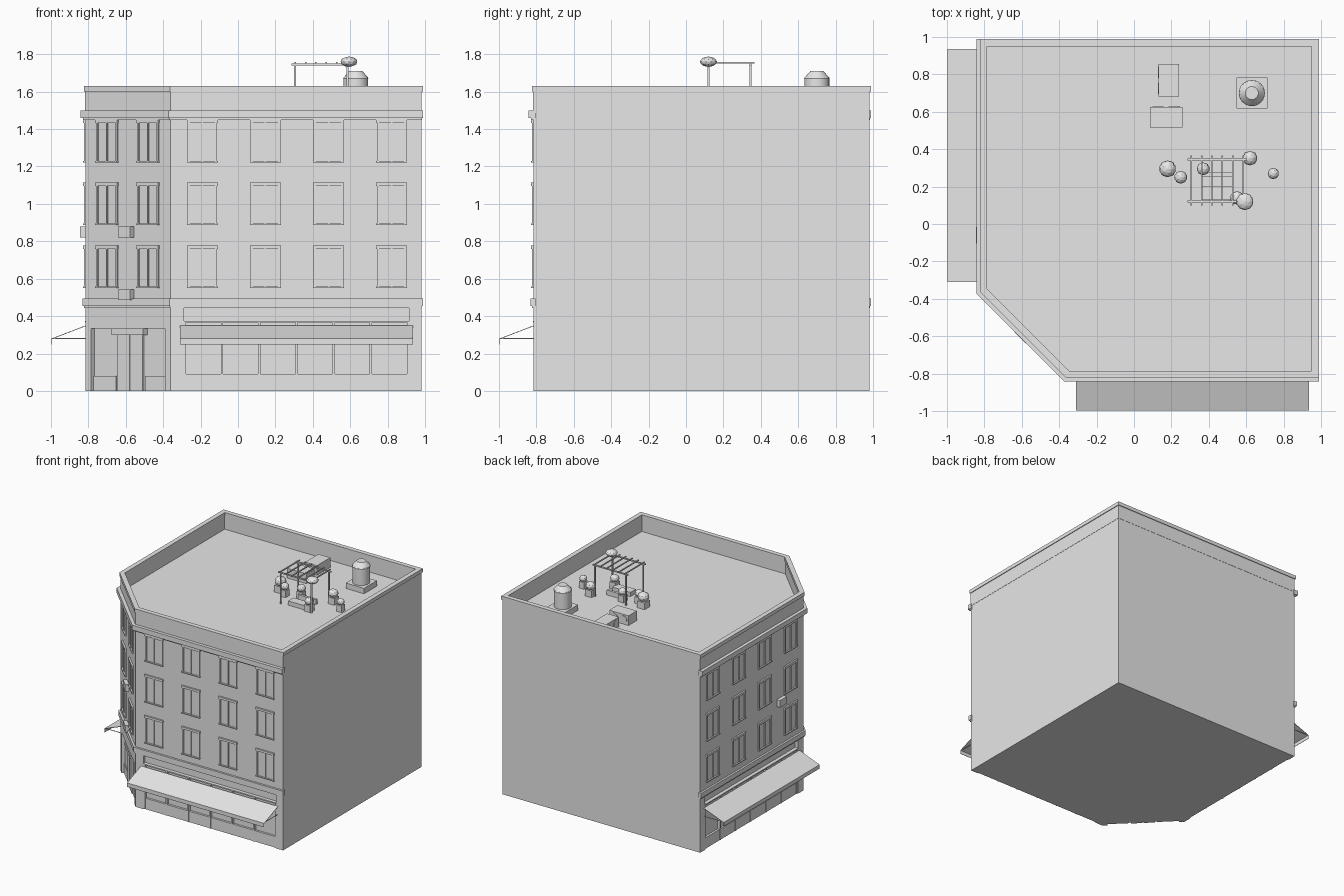
import bpy, bmesh, math
from mathutils import Matrix, Vector

old = bpy.data.objects.get("Cube")
if old:
    bpy.data.objects.remove(old, do_unlink=True)

grey = bpy.data.materials.new("pale_grey")
grey.use_nodes = True
grey.diffuse_color = (0.8, 0.8, 0.8, 1)
grey.node_tree.nodes["Principled BSDF"].inputs["Base Color"].default_value = (0.8, 0.8, 0.8, 1)

WALL, BACK, ROOF = 0.815, 0.98, 1.49
CORNER = 0.36           # where the corner cut meets both street walls
K = math.sqrt(0.5)
MID = (WALL + CORNER) / 2

# Street walls: origin, direction along the wall, outward direction
FRONT = (Vector((0, -WALL, 0)), Vector((1, 0, 0)), Vector((0, -1, 0)))
LEFT = (Vector((-WALL, 0, 0)), Vector((0, 1, 0)), Vector((-1, 0, 0)))
CUT = (Vector((-MID, -MID, 0)), Vector((K, -K, 0)), Vector((-K, -K, 0)))
WORLD = (Vector(), Vector((1, 0, 0)), Vector((0, 1, 0)))


def finish(name, bm):
    bmesh.ops.recalc_face_normals(bm, faces=bm.faces)
    mesh = bpy.data.meshes.new(name)
    bm.to_mesh(mesh)
    bm.free()
    mesh.materials.append(grey)
    ob = bpy.data.objects.new(name, mesh)
    bpy.context.collection.objects.link(ob)
    return ob


def add_box(bm, frame, u, d, z):
    """Box from ranges along the wall, outward and upward."""
    o, along, out = frame
    c = o + along * sum(u) / 2 + out * sum(d) / 2 + Vector((0, 0, sum(z) / 2))
    m = Matrix.Identity(4)
    sides = (along * (u[1] - u[0]), out * (d[1] - d[0]), Vector((0, 0, z[1] - z[0])), c)
    for i, col in enumerate(sides):
        m.col[i][:3] = col
    bmesh.ops.create_cube(bm, size=1, matrix=m)


def boxes(name, frame, specs):
    bm = bmesh.new()
    for s in specs:
        add_box(bm, frame, *s)
    return finish(name, bm)


def prism(name, pts, z0, z1):
    bm = bmesh.new()
    f = bm.faces.new([bm.verts.new((x, y, z0)) for x, y in pts])
    new = bmesh.ops.extrude_face_region(bm, geom=[f])["geom"]
    bmesh.ops.translate(bm, vec=(0, 0, z1 - z0), verts=[v for v in new if isinstance(v, bmesh.types.BMVert)])
    return finish(name, bm)


def street_line(d, end):
    """Line along front, cut corner and left, pushed outward by d."""
    w, c = WALL + d, CORNER + d * (math.sqrt(2) - 1)
    return [(end, -w), (-c, -w), (-w, -c), (-w, end)]


def footprint(d):
    return street_line(d, BACK + d) + [(BACK + d, BACK + d)]


def ring(name, outer, inner, z0, z1):
    bm = bmesh.new()
    loops = [[bm.verts.new((x, y, z)) for x, y in pts]
             for pts, z in ((outer, z0), (outer, z1), (inner, z1), (inner, z0))]
    n = len(outer)
    for k in range(4):
        a, b = loops[k], loops[(k + 1) % 4]
        for i in range(n):
            j = (i + 1) % n
            bm.faces.new((a[i], a[j], b[j], b[i]))
    return finish(name, bm)


def cylinder(name, loc, r, h, axis="Z", r2=None, sides=24):
    bm = bmesh.new()
    bmesh.ops.create_cone(bm, cap_ends=True, segments=sides, radius1=r,
                          radius2=r if r2 is None else r2, depth=h)
    if axis != "Z":
        bm.transform(Matrix.Rotation(math.pi / 2, 4, axis))
    bm.transform(Matrix.Translation(loc))
    return finish(name, bm)


# Main block with shallow ground-floor recesses
body = prism("building_body", footprint(0), 0, ROOF)
RECESS = 0.025
for frame, span, top in ((FRONT, (-0.29, 0.915), 0.445), (LEFT, (-0.29, 0.915), 0.445), (CUT, (-0.28, 0.28), 0.335)):
    cutter = boxes("recess_cutter", frame, [(span, (-RECESS, 0.1), (-0.1, top))])
    cutter.hide_render = True
    mod = body.modifiers.new("recess", "BOOLEAN")
    mod.operation, mod.solver, mod.object = "DIFFERENCE", "EXACT", cutter
    bpy.context.view_layer.objects.active = body
    bpy.ops.object.modifier_apply(modifier=mod.name)
    bpy.data.objects.remove(cutter, do_unlink=True)

# Parapet, cap and the two street ledges
ring("parapet", footprint(0.002), footprint(-0.025), ROOF - 0.005, 1.605)
ring("parapet_cap", footprint(0.008), footprint(-0.03), 1.6, 1.63)
for name, d, z0, z1 in (("upper_cornice", 0.028, 1.46, 1.5), ("lower_ledge", 0.016, 0.455, 0.495)):
    prism(name, street_line(d, 0.99) + street_line(-0.01, 0.99)[::-1], z0, z1)
    prism(name + "_trim", street_line(d * 0.5, 0.985) + street_line(-0.01, 0.985)[::-1], z0 - 0.012, z0)


# Windows: lintel, sill, side frames and a centre bar
def windows(name, frame, centres):
    specs = []
    for z in (0.55, 0.887, 1.222):
        for c in centres:
            specs.append(((c - 0.083, c + 0.083), (-0.01, 0.013), (z + 0.21, z + 0.228)))
            specs.append(((c - 0.083, c + 0.083), (-0.01, 0.014), (z, z + 0.008)))
            for s, w in ((-0.073, 0.006), (0, 0.004), (0.073, 0.006)):
                specs.append(((c + s - w, c + s + w), (-0.01, 0.009), (z + 0.008, z + 0.21)))
            specs.append(((c - 0.07, c + 0.07), (-0.01, 0.002), (z + 0.008, z + 0.21)))
    boxes(name, frame, specs)


columns = [-0.19 + 0.337 * i for i in range(4)]
windows("front_windows", FRONT, columns)
windows("left_windows", LEFT, columns)
windows("corner_windows", CUT, (-0.155, 0.155))

# Shopfronts and awnings on the two long street walls
for side, frame in (("front", FRONT), ("left", LEFT)):
    span = (-0.29, 0.915)
    specs = [(span, (-0.03, -0.008), (0, 0.09)), (span, (-0.03, 0.004), (0.365, 0.375))]
    for i in range(7):
        u = span[0] + 0.006 + i * (span[1] - span[0] - 0.012) / 6
        specs.append(((u - 0.006, u + 0.006), (-0.03, -0.004), (0, 0.365)))
    boxes(side + "_shopfront", frame, specs)

    o, along, out = frame
    bm = bmesh.new()
    profile = ((0, 0.35), (0.183, 0.28), (0.183, 0.248), (0.18, 0.248), (0.18, 0.277), (0, 0.346))
    ends = [[bm.verts.new(o + along * u + out * d + Vector((0, 0, z))) for d, z in profile]
            for u in (-0.31, 0.935)]
    bm.faces.new(ends[0])
    bm.faces.new(ends[1])
    for i in range(6):
        j = (i + 1) % 6
        bm.faces.new((ends[0][i], ends[0][j], ends[1][j], ends[1][i]))
    finish(side + "_awning", bm)
    boxes(side + "_awning_rods", frame, [((u, u + 0.004), (0, 0.182), (0.278, 0.282)) for u in (-0.305, 0.926)])

# Corner entrance
boxes("corner_door", CUT, [
    ((-0.095, -0.003), (-0.03, -0.012), (0, 0.3)),
    ((0.003, 0.095), (-0.03, -0.012), (0, 0.3)),
    ((-0.12, 0.12), (-0.03, 0.006), (0.3, 0.333)),
    ((-0.28, -0.11), (-0.03, -0.018), (0, 0.08)),
    ((0.11, 0.28), (-0.03, -0.018), (0, 0.08))])

# Wall-mounted cooling units
for name, frame, u, z in (("left_wall_cooler", LEFT, -0.06, 0.82),
                          ("upper_corner_cooler", CUT, 0.0, 0.82), ("lower_corner_cooler", CUT, 0.0, 0.485)):
    boxes(name, frame, [((u - 0.045, u + 0.045), (0, 0.03), (z, z + 0.058))])

# Rooftop coolers with fan discs
boxes("roof_cooler_back", WORLD, [((0.132, 0.24), (0.682, 0.855), (ROOF, 1.57))])
boxes("roof_cooler_front", WORLD, [((0.085, 0.26), (0.517, 0.625), (ROOF, 1.57))])
for s in (-0.043, 0.043):
    cylinder("back_cooler_fan", (0.131, 0.768 + s, 1.53), 0.03, 0.006, "Y", sides=16)
    cylinder("front_cooler_fan", (0.172 + s, 0.626, 1.53), 0.03, 0.006, "X", sides=16)

# Water tank on a plinth
boxes("tank_plinth", WORLD, [((0.548, 0.714), (0.617, 0.783), (ROOF, 1.535))])
tank = cylinder("water_tank", (0.63, 0.7, 1.605), 0.066, 0.14)
lid = cylinder("tank_lid", (0.63, 0.7, 1.69), 0.07, 0.04, r2=0.035)
for ob in (tank, lid):
    ob.select_set(True)
bpy.ops.object.shade_smooth_by_angle()

# Pergola and bench
posts = [((x - 0.005, x + 0.005), (y - 0.005, y + 0.005), (ROOF, 1.745)) for x in (0.305, 0.585) for y in (0.12, 0.345)]
beams = [((0.285, 0.605), (y - 0.005, y + 0.005), (1.74, 1.75)) for y in (0.12, 0.345)]
slats = [((0.305 + 0.056 * i - 0.004, 0.305 + 0.056 * i + 0.004), (0.1, 0.365), (1.75, 1.758)) for i in range(6)]
boxes("pergola", WORLD, posts + beams + slats)
boxes("roof_bench", WORLD, [((0.365, 0.53), (0.13, 0.2), (ROOF, 1.525)), ((0.365, 0.53), (0.255, 0.275), (ROOF, 1.53))])

# Potted shrubs, plus one climbing onto the pergola
shrubs = [(0.18, 0.295, 0.045), (0.25, 0.25, 0.034), (0.37, 0.295, 0.034), (0.62, 0.352, 0.039),
          (0.745, 0.27, 0.03), (0.55, 0.14, 0.036), (0.593, 0.12, 0.046)]
for i, (x, y, r) in enumerate(shrubs):
    climbing = i == len(shrubs) - 1
    z = 1.76 if climbing else 1.545 + r * 0.7
    bm = bmesh.new()
    bmesh.ops.create_icosphere(bm, subdivisions=2, radius=r,
                               matrix=Matrix.Translation((x, y, z)) @ Matrix.Diagonal((1, 1, 0.6 if climbing else 0.85, 1)))
    finish("climbing_shrub" if climbing else "shrub", bm)
    if not climbing:
        p = r * 0.75
        boxes("planter", WORLD, [((x - p, x + p), (y - p, y + p), (ROOF, 1.545))])
